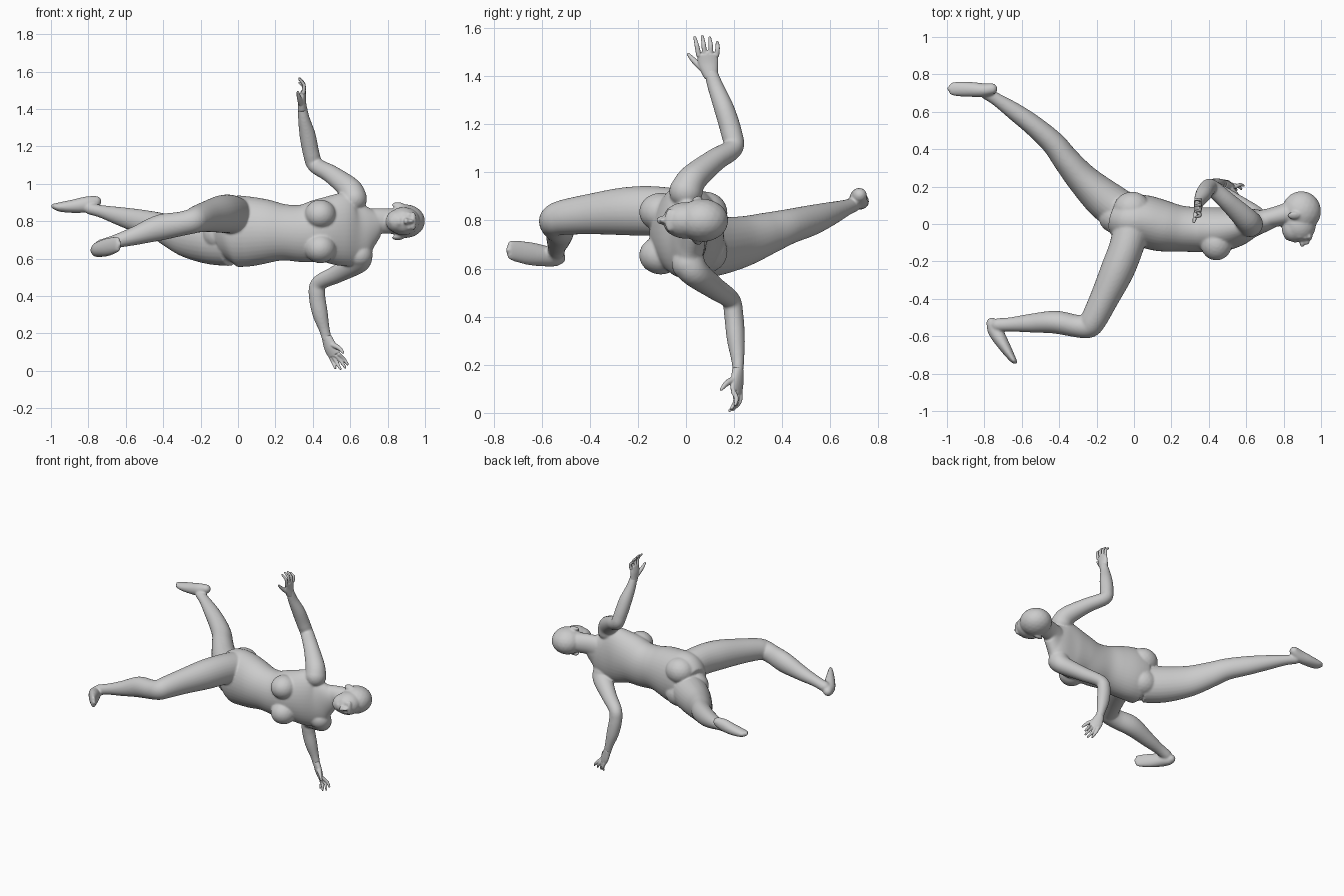
import bpy, bmesh, math
from mathutils import Vector, Matrix

mat = bpy.data.materials.new("plain grey")
mat.diffuse_color = (0.6, 0.6, 0.6, 1)


def blob(bm, c, r, rot=(0, 0, 0)):
    """Ellipsoid with centre c and radii r."""
    m = Matrix.Translation(c)
    for ang, ax in zip(rot, "XYZ"):
        m = m @ Matrix.Rotation(math.radians(ang), 4, ax)
    bmesh.ops.create_icosphere(bm, subdivisions=3, radius=1, matrix=m @ Matrix.Diagonal((*r, 1)))


def catmull(pts, steps):
    p = [pts[0]] + list(pts) + [pts[-1]]
    out = []
    for i in range(1, len(p) - 2):
        for s in range(steps):
            t = s / steps
            out.append([0.5 * (2 * b + (c - a) * t + (2 * a - 5 * b + 4 * c - d) * t * t
                               + (3 * b - a - 3 * c + d) * t ** 3)
                        for a, b, c, d in zip(p[i - 1], p[i], p[i + 1], p[i + 2])])
    return out + [list(pts[-1])]


def tube(bm, pts, ref, sides=28, steps=6):
    """Round loft through (x, y, z, radius along ref, radius across)."""
    path = catmull(pts, steps)
    rings = []
    for i, q in enumerate(path):
        a, b = path[max(i - 1, 0)], path[min(i + 1, len(path) - 1)]
        tan = (Vector(b[:3]) - Vector(a[:3])).normalized()
        v = tan.cross(Vector(ref)).normalized()
        u = v.cross(tan)
        c = Vector(q[:3])
        rings.append([bm.verts.new(c + u * q[3] * math.cos(k * math.tau / sides)
                                   + v * q[4] * math.sin(k * math.tau / sides)) for k in range(sides)])
    for r0, r1 in zip(rings, rings[1:]):
        for k in range(sides):
            j = (k + 1) % sides
            bm.faces.new((r0[k], r0[j], r1[j], r1[k]))
    bm.faces.new(rings[0][::-1])
    bm.faces.new(rings[-1])
    for q in (pts[0], pts[-1]):
        blob(bm, q[:3], [min(q[3], q[4])] * 3)


def finish(name, bm, voxel, smooth):
    """Fuse the overlapping volumes into one smooth skin."""
    bmesh.ops.recalc_face_normals(bm, faces=bm.faces)
    me = bpy.data.meshes.new(name)
    bm.to_mesh(me)
    bm.free()
    ob = bpy.data.objects.new(name, me)
    bpy.context.collection.objects.link(ob)
    rm = ob.modifiers.new("fuse", 'REMESH')
    rm.mode = 'VOXEL'
    rm.voxel_size = voxel
    sm = ob.modifiers.new("relax", 'SMOOTH')
    sm.factor, sm.iterations = 0.5, smooth
    dg = bpy.context.evaluated_depsgraph_get()
    new = bpy.data.meshes.new_from_object(ob.evaluated_get(dg))
    ob.modifiers.clear()
    ob.data = new
    new.materials.clear()
    new.materials.append(mat)
    new.polygons.foreach_set("use_smooth", [True] * len(new.polygons))


X, Z = (1, 0, 0), (0, 0, 1)
body = bmesh.new()

# Torso, from crotch to neck base
tube(body, [(-.10, .04, .73, .13, .09), (-.03, .02, .745, .185, .135), (.05, .015, .745, .188, .14),
            (.15, -.01, .745, .172, .137), (.25, -.025, .74, .15, .123), (.35, -.03, .735, .155, .12),
            (.45, -.03, .75, .172, .12), (.55, -.015, .755, .195, .105), (.63, .005, .76, .19, .078),
            (.69, .015, .775, .125, .06), (.74, .03, .79, .075, .05)], Z, 40)
# Neck
tube(body, [(.66, .02, .785, .08, .05), (.74, .035, .80, .07, .053), (.84, .06, .80, .068, .06)], Z)
# Chest and seat
for z in (.835, .655):
    blob(body, (.44, -.105, z), (.085, .09, .08))
for z in (.83, .67):
    blob(body, (-.01, .08, z), (.1, .093, .09))

# Head: skull, face, jaw and chin
blob(body, (.895, .068, .80), (.105, .108, .09))
blob(body, (.885, -.005, .80), (.088, .092, .076))
blob(body, (.85, -.025, .80), (.06, .07, .062))
blob(body, (.828, -.055, .80), (.028, .034, .034))
# Nose, lips and brow
blob(body, (.912, -.092, .80), (.03, .018, .012), (0, 0, -20))
blob(body, (.899, -.104, .80), (.013, .02, .018))
blob(body, (.862, -.088, .80), (.014, .013, .025))
blob(body, (.938, -.068, .80), (.016, .02, .05))
for s in (-1, 1):
    # Eyes, cheeks, ears
    blob(body, (.915, -.072, .80 + s * .032), (.010, .014, .017))
    blob(body, (.885, -.06, .80 + s * .036), (.022, .022, .022))
    blob(body, (.855, .045, .80 + s * .088), (.034, .022, .012), (s * 25, 0, 0))

# Raised arm
tube(body, [(.62, .0, .92, .07, .07), (.595, .03, .975, .064, .06), (.5, .12, 1.05, .05, .048),
            (.415, .195, 1.1, .044, .042), (.392, .19, 1.16, .044, .044), (.372, .16, 1.26, .043, .042),
            (.352, .125, 1.35, .031, .034), (.345, .103, 1.415, .023, .028)], X)
# Lowered arm
tube(body, [(.65, .01, .62, .07, .07), (.635, .04, .58, .066, .06), (.53, .12, .518, .05, .047),
            (.435, .185, .47, .043, .04), (.422, .198, .41, .044, .04), (.438, .207, .31, .042, .038),
            (.462, .215, .22, .029, .027), (.476, .216, .165, .026, .021)], X)

# Bent front leg
tube(body, [(.0, .03, .82, .1, .1), (-.04, -.12, .838, .103, .092), (-.09, -.25, .838, .1, .09),
            (-.16, -.4, .826, .084, .077), (-.215, -.51, .812, .073, .07), (-.245, -.545, .80, .067, .065),
            (-.31, -.545, .785, .065, .06), (-.42, -.525, .765, .069, .061), (-.55, -.53, .722, .05, .05),
            (-.66, -.537, .69, .036, .038), (-.73, -.54, .668, .035, .036)], Z)
# Front foot
tube(body, [(-.76, -.53, .645, .036, .03), (-.74, -.575, .65, .042, .04), (-.695, -.65, .662, .048, .032),
            (-.65, -.72, .675, .042, .019), (-.634, -.738, .677, .034, .012)], Z)

# Stretched back leg
tube(body, [(-.04, .05, .69, .13, .11), (-.15, .125, .692, .122, .108), (-.27, .235, .712, .106, .086),
            (-.36, .34, .746, .088, .072), (-.43, .43, .775, .073, .064), (-.53, .52, .80, .064, .056),
            (-.63, .595, .826, .05, .048), (-.73, .663, .852, .034, .035), (-.79, .697, .866, .031, .031)], Z)
# Back foot
tube(body, [(-.76, .722, .905, .033, .03), (-.81, .716, .89, .042, .037), (-.88, .72, .88, .036, .04),
            (-.95, .722, .876, .026, .038), (-.985, .724, .88, .015, .03)], Z)
finish("body", body, .006, 9)


def hand(name, palm, ref, fingers, thumb):
    bm = bmesh.new()
    tube(bm, palm, ref, 20)
    for base, mid, tip in fingers:
        tube(bm, [(*base, .011, .011), (*mid, .0095, .0095), (*tip, .0065, .0065)], ref, 12, 4)
    base, mid, tip = thumb
    tube(bm, [(*base, .017, .015), (*mid, .012, .012), (*tip, .007, .007)], X, 12, 4)
    finish(name, bm, .003, 3)


# Raised hand
hand("raised_hand",
     [(.345, .105, 1.395, .029, .024), (.343, .093, 1.45, .042, .02), (.35, .09, 1.492, .043, .014)], (0, 1, 0),
     [((.35, .09 + k * .025, 1.488), (.352, .088 + k * .029, 1.525 + h / 2),
       (.328, .083 + k * .031, 1.552 + h)) for k, h in ((-1.5, .008), (-.5, .012), (.5, .006), (1.5, -.012))],
     ((.338, .07, 1.43), (.326, .035, 1.462), (.32, .01, 1.49)))
# Lowered hand
hand("lowered_hand",
     [(.474, .216, .18, .028, .022), (.495, .212, .125, .039, .02), (.515, .208, .085, .038, .014)], (.86, -.5, 0),
     [((.49, .224, .085), (.508, .222, .045), (.52, .195, .014)),
      ((.507, .214, .08), (.53, .208, .04), (.548, .182, .01)),
      ((.525, .204, .08), (.553, .205, .048), (.573, .188, .018)),
      ((.54, .197, .088), (.568, .21, .06), (.586, .205, .035))],
     ((.505, .2, .14), (.54, .168, .122), (.562, .147, .098)))
